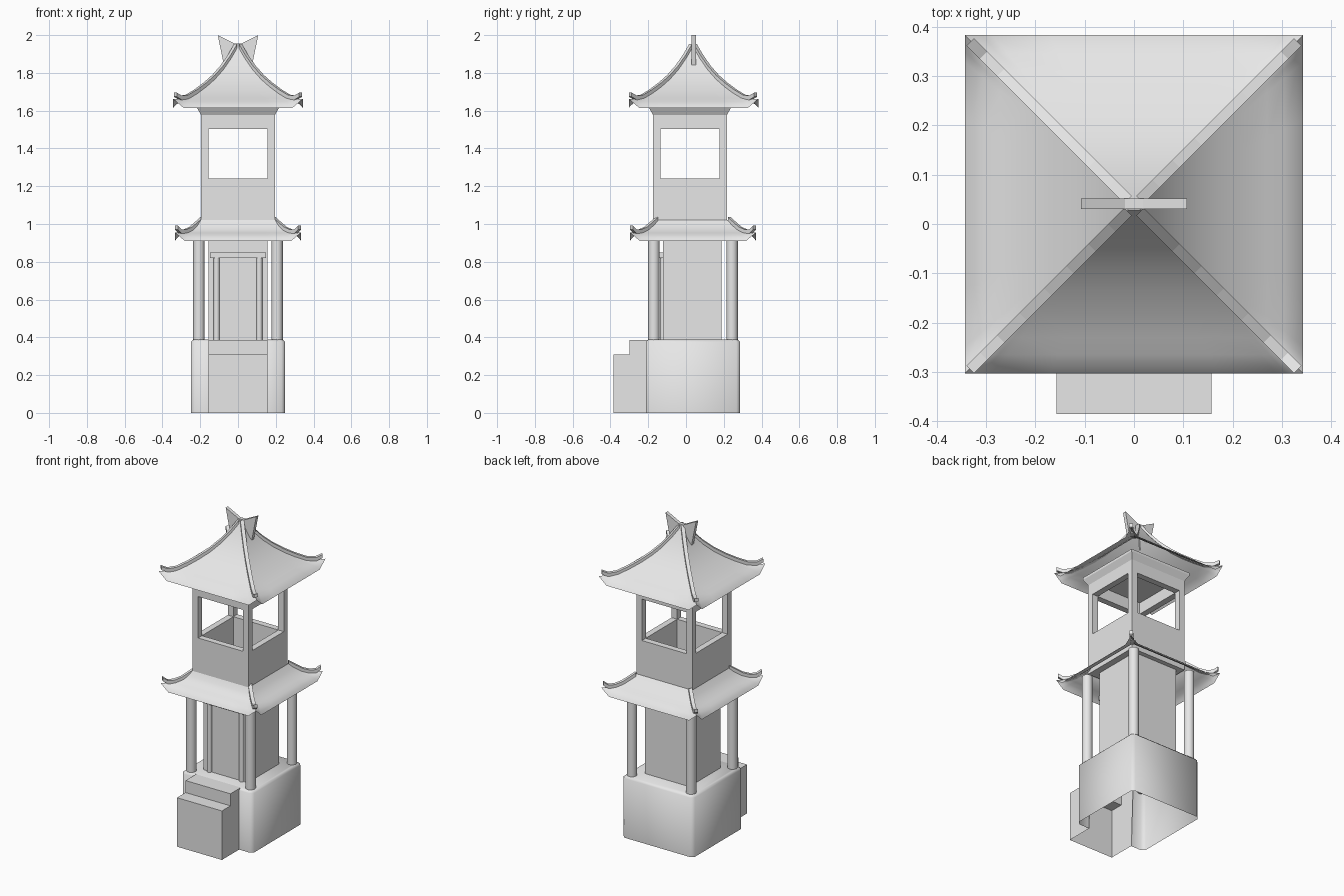
import bpy, bmesh, math
from mathutils import Vector

cube = bpy.data.objects.get("Cube")
if cube:
    bpy.data.objects.remove(cube, do_unlink=True)

stone = bpy.data.materials.new("plain_grey")
stone.use_nodes = True
GREY = (0.8, 0.8, 0.8, 1)
stone.diffuse_color = GREY
stone.node_tree.nodes["Principled BSDF"].inputs["Base Color"].default_value = GREY

CY = 0.037       # centre of roofs, columns and base
ROOM_Y = 0.021   # centre of the upper room
CORNERS = [(-1, -1), (1, -1), (1, 1), (-1, 1)]


def finish(name, bm, smooth=None):
    bmesh.ops.recalc_face_normals(bm, faces=bm.faces)
    mesh = bpy.data.meshes.new(name)
    bm.to_mesh(mesh)
    bm.free()
    obj = bpy.data.objects.new(name, mesh)
    bpy.context.collection.objects.link(obj)
    mesh.materials.append(stone)
    if smooth:
        bpy.ops.object.select_all(action='DESELECT')
        obj.select_set(True)
        bpy.context.view_layer.objects.active = obj
        bpy.ops.object.shade_smooth_by_angle(angle=math.radians(smooth))
    return obj


def loft(name, rings, start=True, end=True, closed=True, smooth=None):
    """Bridge equal rings of points, with optional end caps."""
    bm = bmesh.new()
    loops = [[bm.verts.new(p) for p in ring] for ring in rings]
    n = len(loops[0])
    for a, b in zip(loops, loops[1:]):
        for i in range(n if closed else n - 1):
            j = (i + 1) % n
            bm.faces.new((a[i], a[j], b[j], b[i]))
    if start:
        bm.faces.new(loops[0])
    if end:
        bm.faces.new(loops[-1])
    return finish(name, bm, smooth)


def square(r, z, cy):
    return [(sx * r, cy + sy * r, z) for sx, sy in CORNERS]


def box(name, x0, x1, y0, y1, z0, z1):
    return loft(name, [[(x0, y0, z), (x1, y0, z), (x1, y1, z), (x0, y1, z)] for z in (z0, z1)])


def column(name, x, y, r, z0, z1, sides):
    ring = [(x + r * math.cos(math.tau * i / sides), y + r * math.sin(math.tau * i / sides))
            for i in range(sides)]
    return loft(name, [[(*p, z) for p in ring] for z in (z0, z1)], smooth=40)


# Base: hollow plinth, open underneath and open in front behind the steps
def plinth_ring(r, c, z):
    f, b = CY - r, CY + r
    pts = [(-0.157, f), (c - r, f), (-r, f + c), (-r, b - c), (c - r, b),
           (r - c, b), (r, b - c), (r, f + c), (r - c, f), (0.157, f)]
    return [(x, y, z) for x, y in pts]


loft("base", [plinth_ring(0.25, 0.02, 0), plinth_ring(0.25, 0.02, 0.375),
              plinth_ring(0.236, 0.014, 0.388)], start=False, closed=False, smooth=50)

# Steps: stair profile swept sideways, open underneath
profile = [(-0.21, 0), (-0.385, 0), (-0.385, 0.31), (-0.3, 0.31), (-0.3, 0.386), (-0.195, 0.386)]
bm = bmesh.new()
left, right = [[bm.verts.new((x, y, z)) for y, z in profile] for x in (-0.157, 0.157)]
for i in range(1, len(profile) - 1):
    bm.faces.new((left[i], left[i + 1], right[i + 1], right[i]))
bm.faces.new(left)
bm.faces.new(right)
finish("front_steps", bm)

# Lower room with door frame
box("lower_room", -0.155, 0.155, -0.123, 0.188, 0.385, 1.0)
box("door_lintel", -0.147, 0.147, -0.142, -0.12, 0.82, 0.848)
for side, label in ((-1, "right"), (1, "left")):
    column(f"door_post_{label}", side * 0.113, -0.122, 0.016, 0.385, 0.82, 12)

# Corner columns
for i, (sx, sy) in enumerate(CORNERS):
    column(f"corner_column_{i + 1}", sx * 0.207, CY + sy * 0.207, 0.03, 0.36, 0.965, 20)

# Upper room: parapet, corner posts, lintel band flaring into the roof
loft("parapet", [square(0.196, 0.99, ROOM_Y), square(0.196, 1.24, ROOM_Y),
                 square(0.157, 1.24, ROOM_Y), square(0.157, 1.03, ROOM_Y)])
for i, (sx, sy) in enumerate(CORNERS):
    xs = sorted((sx * 0.157, sx * 0.196))
    ys = sorted((ROOM_Y + sy * 0.157, ROOM_Y + sy * 0.196))
    box(f"window_post_{i + 1}", *xs, *ys, 1.24, 1.502)
loft("window_header", [square(0.157, 1.575, ROOM_Y), square(0.157, 1.502, ROOM_Y),
                       square(0.196, 1.502, ROOM_Y), square(0.196, 1.578, ROOM_Y),
                       square(0.217, 1.615, ROOM_Y), square(0.217, 1.63, ROOM_Y)])


# Roofs: thin concave sheets whose eaves roll down, with lifted corners
STOPS = (-1, -0.95, -0.9, -0.84, -0.5, 0, 0.5, 0.84, 0.9, 0.95)


def roof_ring(r, z, lift, cy):
    pts = []
    for k in range(4):
        sx, sy = CORNERS[k]
        along = Vector(CORNERS[(k + 1) % 4]) - Vector((sx, sy))
        for t in STOPS:
            p = (Vector((sx, sy)) + along * (t + 1) / 2) * r
            w = max(0, (abs(t) - 0.84) / 0.16)
            pts.append((p.x, cy + p.y, z + lift * w))
    return pts


def roof(name, rows, cap):
    loft(name, [roof_ring(*row) for row in rows], start=cap, end=False, smooth=40)


def ridges(name, path, width=0.022, height=0.022):
    for i, (sx, sy) in enumerate(CORNERS):
        side = Vector((-sy, sx, 0)).normalized() * width / 2
        rings = []
        for r, z in path:
            c = Vector((sx * r, CY + sy * r, z))
            up = Vector((0, 0, height))
            rings.append([c - side, c + side, c + side + up, c - side + up])
        loft(f"{name}_{i + 1}", rings)


roof("lower_roof", [(0.198, 1.022, 0, 0.023), (0.222, 0.993, 0, 0.03), (0.25, 0.969, 0, CY),
                    (0.28, 0.953, 0.002, CY), (0.305, 0.941, 0.012, CY),
                    (0.323, 0.926, 0.028, CY), (0.334, 0.91, 0.045, CY)], False)
ridges("lower_ridge", [(0.192, 1.014), (0.222, 0.987), (0.25, 0.963), (0.28, 0.949),
                       (0.305, 0.949), (0.326, 0.97)])
UCY = 0.04
roof("upper_roof", [(0.012, 1.94, 0, UCY), (0.045, 1.88, 0, UCY), (0.085, 1.822, 0, UCY),
                    (0.13, 1.772, 0, UCY), (0.175, 1.732, 0, UCY), (0.225, 1.695, 0, UCY),
                    (0.27, 1.666, 0.002, UCY), (0.305, 1.648, 0.014, UCY),
                    (0.33, 1.63, 0.032, UCY), (0.343, 1.615, 0.047, UCY)], True)
ridges("upper_ridge", [(0.012, 1.932), (0.045, 1.875), (0.085, 1.817), (0.13, 1.766),
                       (0.175, 1.726), (0.225, 1.689), (0.27, 1.662), (0.305, 1.657),
                       (0.332, 1.674)])

# Finial: flat forked plate on the peak
half = [(0.018, 1.955), (0.107, 2.0), (0.075, 1.842), (0.02, 1.9)]
outline = half + [(-x, z) for x, z in reversed(half)]
loft("roof_finial", [[(x, y, z) for x, z in outline] for y in (0.03, 0.052)])
